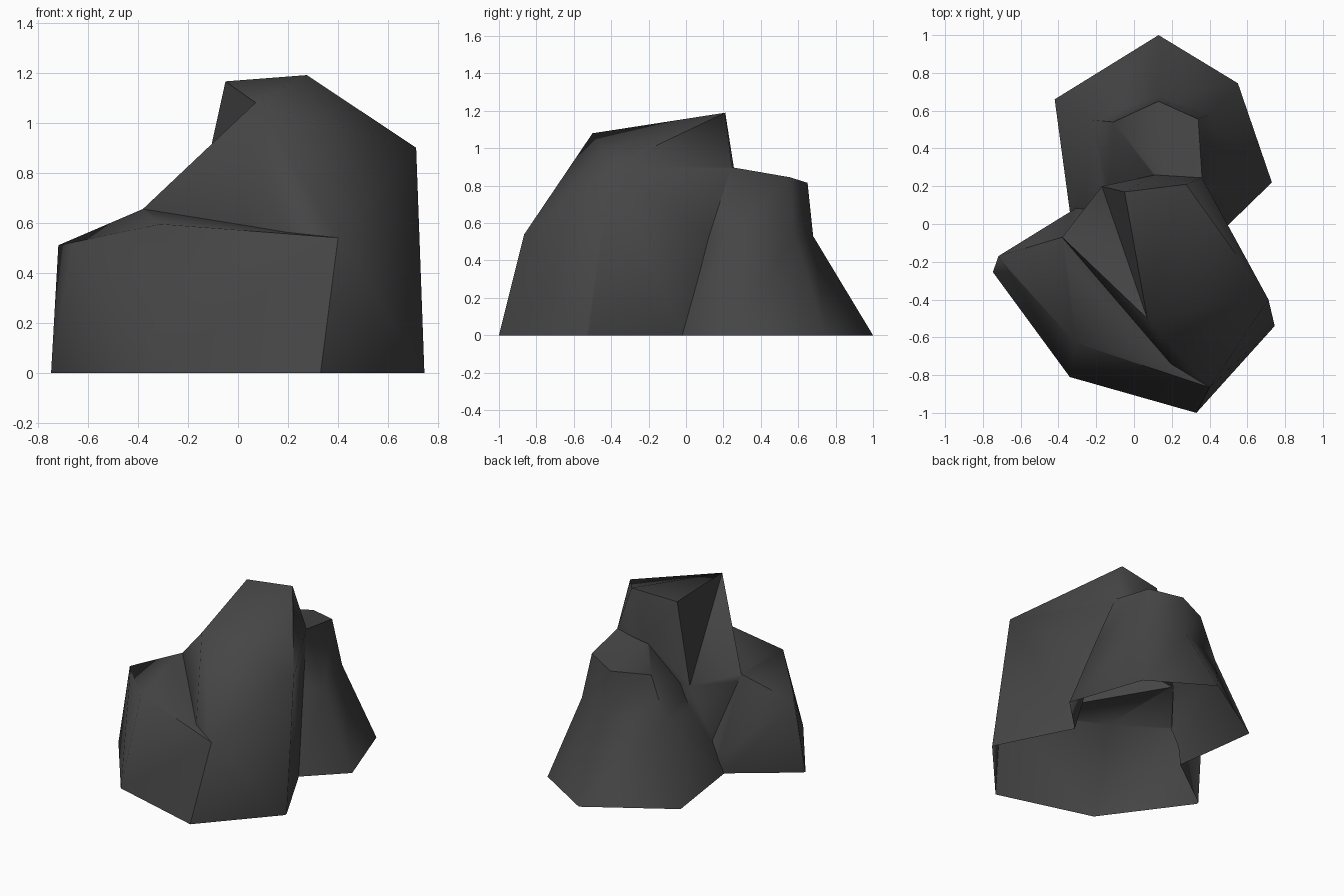
import bpy, bmesh, math
from mathutils import Vector

if "Cube" in bpy.data.objects:
    bpy.data.objects.remove(bpy.data.objects["Cube"])

SKIRT = 0.15

mat = bpy.data.materials.new("dark grey stone")
mat.diffuse_color = (0.06, 0.06, 0.06, 1)
mat.use_nodes = True
mat.node_tree.nodes["Principled BSDF"].inputs["Base Color"].default_value = mat.diffuse_color


def finish(bm, name):
    bmesh.ops.recalc_face_normals(bm, faces=bm.faces[:])
    me = bpy.data.meshes.new(name)
    bm.to_mesh(me)
    bm.free()
    ob = bpy.data.objects.new(name, me)
    bpy.context.collection.objects.link(ob)
    return ob


def boulder(name, base, upper, crease=None):
    """Convex stone; crease = an edge to turn so it dips inward."""
    bm = bmesh.new()
    for x, y in base:
        bm.verts.new((x, y, 0))
        bm.verts.new((x, y, -SKIRT))      # trimmed off later
    for p in upper:
        bm.verts.new(p)
    res = bmesh.ops.convex_hull(bm, input=bm.verts[:])
    junk = {g for g in res["geom_interior"] + res["geom_unused"]
            if isinstance(g, bmesh.types.BMVert) and g.is_valid}
    bmesh.ops.delete(bm, geom=list(junk), context='VERTS')
    if crease:
        ends = [min(bm.verts, key=lambda v: (v.co - Vector(p)).length) for p in crease]
        edge = bm.edges.get(ends)
        if edge:
            bmesh.ops.rotate_edges(bm, edges=[edge], use_ccw=False)
    return finish(bm, name)


def ringed(name, rings):
    """Stone lofted through rings of matching points."""
    bm = bmesh.new()
    loops = [[bm.verts.new(p) for p in r] for r in rings]
    n = len(loops[0])
    for a, b in zip(loops, loops[1:]):
        for i in range(n):
            j = (i + 1) % n
            bm.faces.new((a[i], a[j], b[j], b[i]))
    bm.faces.new(loops[0])
    bm.faces.new(loops[-1])
    bmesh.ops.triangulate(bm, faces=bm.faces[:])
    return finish(bm, name)


# tall front stone
peak_left, shoulder = (-0.05, 0.17, 1.165), (-0.38, -0.07, 0.66)
tall = boulder("rock_cluster",
    [(0.745, -0.54), (0.33, -1.0), (0.48, -0.02), (0.36, 0.15), (-0.17, 0.17), (-0.3, -0.05)],
    [(0.07, -0.5, 1.08), peak_left, (0.275, 0.21, 1.19), (0.712, -0.4, 0.9),
     (0.36, 0.245, 0.9), (0.11, 0.26, 0.87), (-0.17, 0.2, 0.62),
     (0.4, -0.865, 0.54), shoulder], crease=(peak_left, shoulder))

# low stone at the front left
low = boulder("low_stone",
    [(-0.747, -0.255), (-0.34, -0.81), (0.33, -1.0), (0.3, -0.3), (-0.2, 0.15)],
    [(-0.66, -0.25, 0.515), (-0.718, -0.17, 0.51), (-0.38, -0.07, 0.655),
     (-0.35, -0.22, 0.64), (-0.31, -0.63, 0.595), (0.4, -0.865, 0.54)])

# tapering back stone, pinched above its foot
foot = [(-0.42, 0.66), (0.13, 1.0), (0.55, 0.745), (0.73, 0.22), (0.35, -0.15), (-0.32, -0.08)]
waist = [(-0.22, 0.55), (0.13, 0.68), (0.4, 0.58), (0.51, 0.22), (0.3, 0), (-0.1, 0.04)]
crown = [(-0.11, 0.54, 0.81), (0.13, 0.65, 0.815), (0.34, 0.555, 0.845),
         (0.36, 0.24, 0.9), (0.3, 0.1, 0.92), (0.19, 0.16, 0.88)]
back = ringed("back_stone", [[(x, y, -SKIRT) for x, y in foot],
                             [(x, y, 0) for x, y in foot],
                             [(x, y, 0.53) for x, y in waist], crown])

# merge the stones into one skin
for other in (low, back):
    m = tall.modifiers.new("merge", 'BOOLEAN')
    m.operation = 'UNION'
    m.solver = 'EXACT'
    m.object = other
merged = bpy.data.meshes.new_from_object(
    tall.evaluated_get(bpy.context.evaluated_depsgraph_get()))
tall.modifiers.clear()
tall.data = merged
for other in (low, back):
    bpy.data.objects.remove(other)

# trim at the ground and leave the underside open
bm = bmesh.new()
bm.from_mesh(merged)
bmesh.ops.bisect_plane(bm, geom=bm.verts[:] + bm.edges[:] + bm.faces[:], dist=1e-4,
                       plane_co=(0, 0, 0), plane_no=(0, 0, 1), clear_inner=True)
bmesh.ops.remove_doubles(bm, verts=bm.verts[:], dist=0.006)
bm.to_mesh(merged)
bm.free()

merged.materials.clear()
merged.materials.append(mat)
for p in merged.polygons:
    p.material_index = 0
bpy.context.view_layer.objects.active = tall
tall.select_set(True)
bpy.ops.object.shade_smooth_by_angle(angle=math.radians(62))
